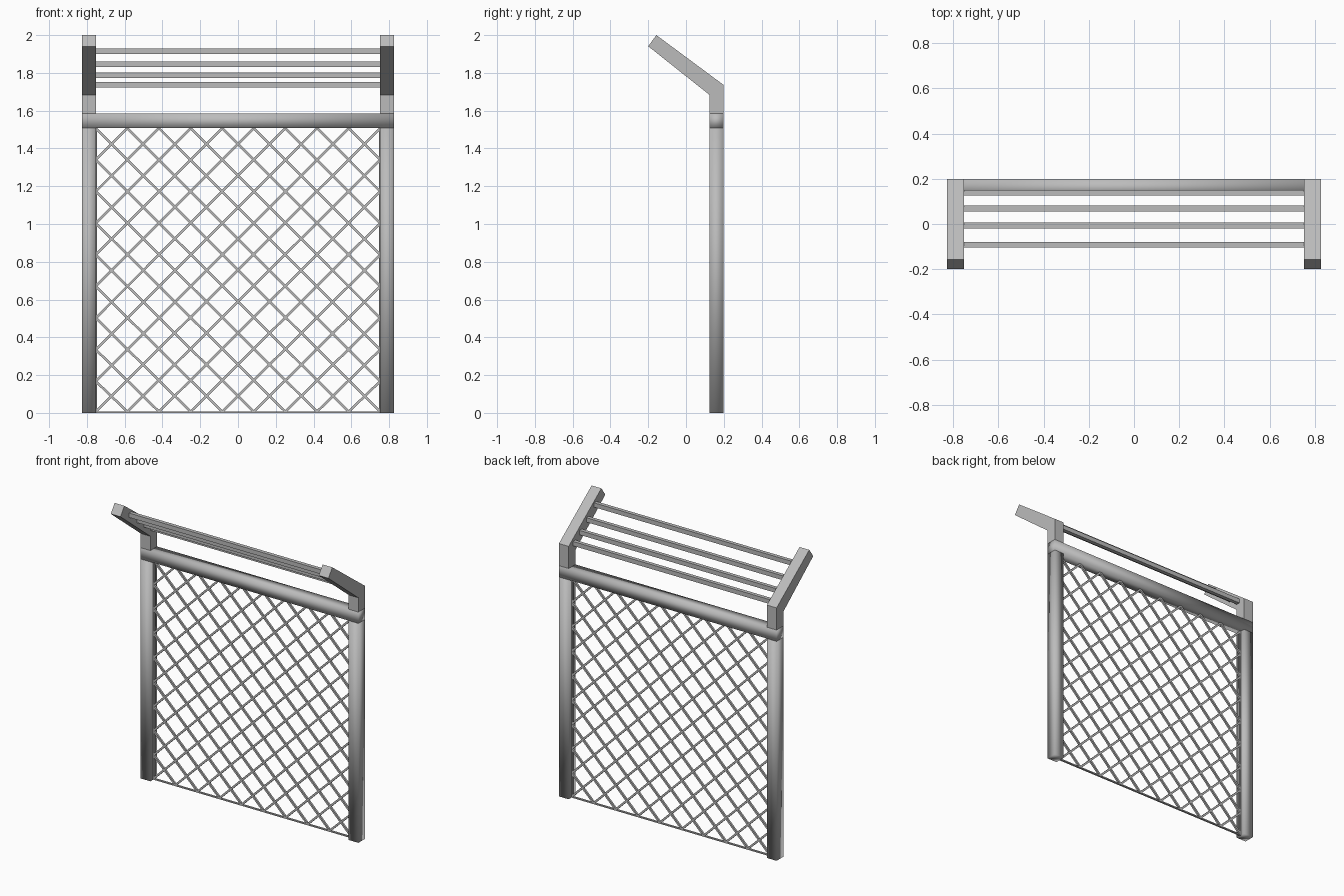
import bpy, bmesh, math
from mathutils import Vector, Matrix

if "Cube" in bpy.data.objects:
    bpy.data.objects.remove(bpy.data.objects["Cube"])

grey = bpy.data.materials.new("galvanised grey")
grey.diffuse_color = (0.5, 0.5, 0.5, 1)
grey.use_nodes = True
grey.node_tree.nodes["Principled BSDF"].inputs["Base Color"].default_value = grey.diffuse_color

XI, XO = 0.753, 0.827      # inner / outer side of the posts
Y0, Y1 = 0.125, 0.198      # front / back of the posts
YM = (Y0 + Y1) / 2
RAIL0, RAIL1 = 1.507, 1.585


def finish(name, bm, smooth=False):
    bmesh.ops.recalc_face_normals(bm, faces=bm.faces[:])
    me = bpy.data.meshes.new(name)
    bm.to_mesh(me)
    bm.free()
    me.materials.append(grey)
    for p in me.polygons:
        p.use_smooth = smooth
    ob = bpy.data.objects.new(name, me)
    bpy.context.collection.objects.link(ob)
    return ob


def add_box(bm, lo, hi):
    lo, hi = Vector(lo), Vector(hi)
    m = Matrix.Translation((lo + hi) / 2) @ Matrix.Diagonal((*(hi - lo), 1))
    bmesh.ops.create_cube(bm, size=1, matrix=m)


def box(name, lo, hi, smooth=False):
    bm = bmesh.new()
    add_box(bm, lo, hi)
    return finish(name, bm, smooth)


# posts with angled arms above the rail
ARM = [(Y0, RAIL1), (Y1, RAIL1), (Y1, 1.737), (-0.157, 2.0), (-0.2, 1.941), (Y0, 1.683)]
for side, s in (("left", -1), ("right", 1)):
    xa, xb = sorted((s * XI, s * XO))
    box(side + "_post", (xa, Y0, 0), (xb, Y1, RAIL0), True)
    bm = bmesh.new()
    f = bm.faces.new([bm.verts.new((xa, y, z)) for y, z in ARM])
    ext = bmesh.ops.extrude_face_region(bm, geom=[f])
    verts = [g for g in ext["geom"] if isinstance(g, bmesh.types.BMVert)]
    bmesh.ops.translate(bm, verts=verts, vec=(xb - xa, 0, 0))
    finish(side + "_angled_arm", bm)

# top rail
box("top_rail", (-XO, Y0, RAIL0), (XO, Y1, RAIL1), True)

# bars between the angled arms
for i, (y, z) in enumerate([(0.138, 1.738), (0.068, 1.787), (-0.006, 1.846), (-0.092, 1.915)]):
    box(f"overhang_bar_{i + 1}", (-XI, y - 0.013, z - 0.015), (XI, y + 0.013, z + 0.015))

# diagonal wire lattice, 9 x 9 diamonds
bm = bmesh.new()
N, T = 9, 0.013
sx, sz = 2 * XI / N, RAIL0 / N
for k in range(1, 2 * N):
    a, b = max(0, k - N), min(N, k)
    for s in (-1, 1):
        p = Vector((s * (a * sx - XI), YM, (k - a) * sz))
        q = Vector((s * (b * sx - XI), YM, (k - b) * sz))
        # keep the lowest wire ends above the ground
        p.z, q.z = max(p.z, T / 2), max(q.z, T / 2)
        d = q - p
        m = (Matrix.Translation((p + q) / 2)
             @ Matrix.Rotation(-math.atan2(d.z, d.x), 4, 'Y')
             @ Matrix.Diagonal((d.length, T, T, 1)))
        bmesh.ops.create_cube(bm, size=1, matrix=m)
# thin edge wires
add_box(bm, (-XI, YM - T / 2, 0), (XI, YM + T / 2, 0.008))
for s in (-1, 1):
    xa, xb = sorted((s * XI, s * (XI - 0.007)))
    add_box(bm, (xa, YM - T / 2, 0), (xb, YM + T / 2, RAIL0))
finish("wire_mesh", bm)
